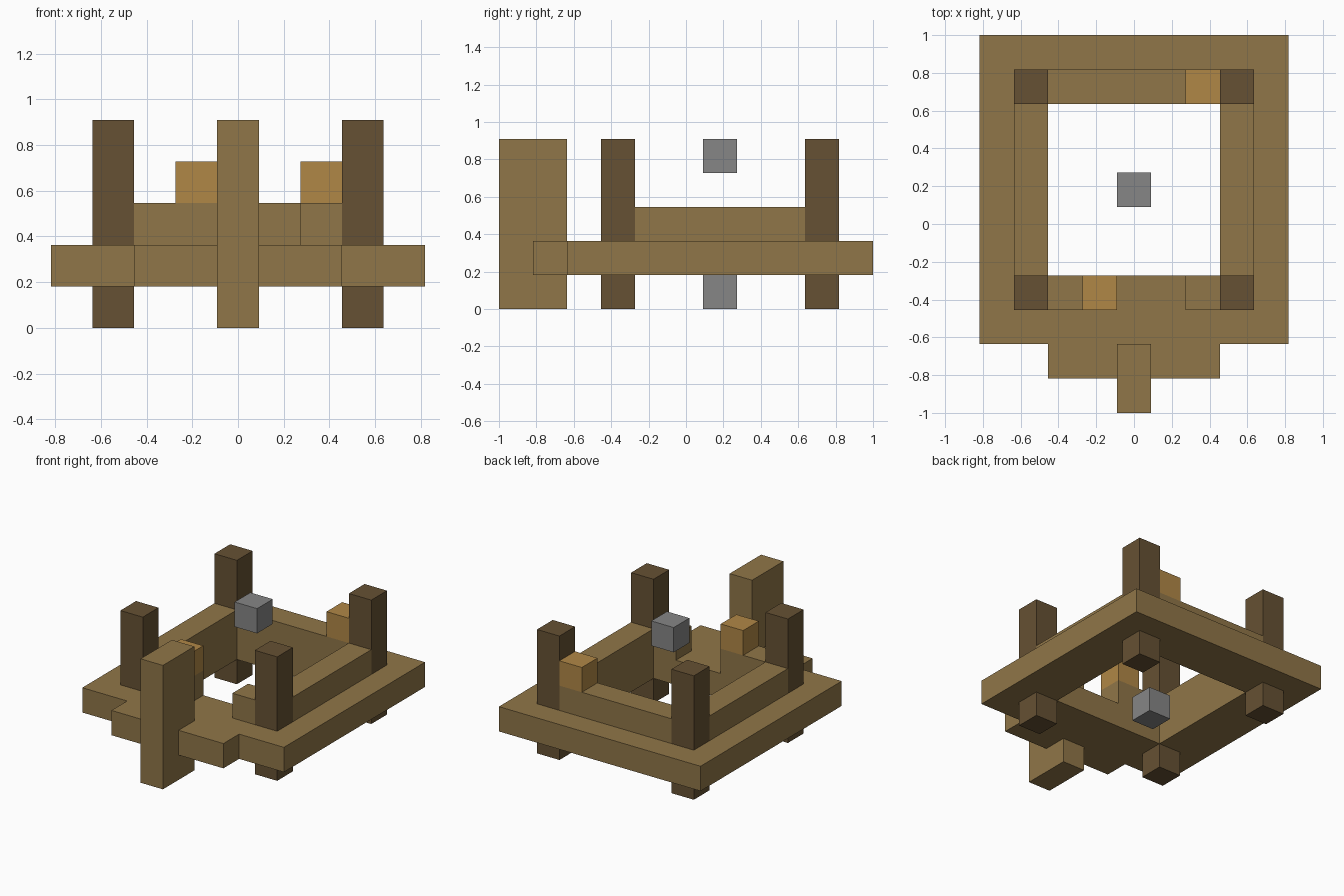
import bpy, bmesh
from mathutils import Vector

cube = bpy.data.objects.get("Cube")
if cube:
    bpy.data.objects.remove(cube)

U = 2 / 11  # one block


def material(name, hex_code):
    rgb = [int(hex_code[i:i + 2], 16) / 255 for i in (0, 2, 4)]
    linear = [c / 12.92 if c <= 0.04045 else ((c + 0.055) / 1.055) ** 2.4 for c in rgb]
    mat = bpy.data.materials.new(name)
    mat.use_nodes = True
    mat.diffuse_color = (*linear, 1)
    mat.node_tree.nodes["Principled BSDF"].inputs["Base Color"].default_value = (*linear, 1)
    return mat


planks = material("plank brown", "907648")
timber = material("dark timber", "665133")
amber = material("amber wood", "B08746")
stone = material("stone grey", "868686")


def finish(bm, name, mat):
    bmesh.ops.recalc_face_normals(bm, faces=bm.faces[:])
    mesh = bpy.data.meshes.new(name)
    bm.to_mesh(mesh)
    bm.free()
    mesh.materials.append(mat)
    obj = bpy.data.objects.new(name, mesh)
    bpy.context.collection.objects.link(obj)
    return obj


def block(name, mat, low, high):
    """Box between two corners given in block units."""
    bm = bmesh.new()
    bmesh.ops.create_cube(bm, size=1)
    lo, hi = Vector(low) * U, Vector(high) * U
    for v in bm.verts:
        v.co = (lo + hi) / 2 + v.co * (hi - lo)
    return finish(bm, name, mat)


# Deck: outline with a front step and a square opening
def deck():
    bm = bmesh.new()
    half = [(4.5, 5.5), (4.5, -3.5), (2.5, -3.5), (2.5, -4.5)]
    outer = half + [(-x, y) for x, y in reversed(half)]
    hole = [(2.5, 3.5), (2.5, -1.5), (-2.5, -1.5), (-2.5, 3.5)]
    edges = []
    for loop in (outer, hole):
        vs = [bm.verts.new((x * U, y * U, U)) for x, y in loop]
        edges += [bm.edges.new((vs[i - 1], vs[i])) for i in range(len(vs))]
    bmesh.ops.triangle_fill(bm, edges=edges, use_beauty=True)
    ext = bmesh.ops.extrude_face_region(bm, geom=bm.faces[:], use_keep_orig=True)
    top = [g for g in ext["geom"] if isinstance(g, bmesh.types.BMVert)]
    bmesh.ops.translate(bm, verts=top, vec=(0, 0, U))
    finish(bm, "deck", planks)


deck()

# Corner posts and side rails
for side, s in (("left", 1), ("right", -1)):
    x0, x1 = sorted((2.5 * s, 3.5 * s))
    for end, y in (("front", -2.5), ("back", 3.5)):
        block(f"{end}_{side}_post", timber, (x0, y, 0), (x1, y + 1, 5))
    block(f"{side}_rail", planks, (x0, -1.5, 2), (x1, 3.5, 3))

# Back rail and broken front rail
block("back_rail", planks, (-2.5, 3.5, 2), (2.5, 4.5, 3))
block("front_rail_right", planks, (-2.5, -2.5, 2), (-0.5, -1.5, 3))
block("front_rail_left", planks, (1.5, -2.5, 2), (2.5, -1.5, 3))

# Amber blocks on the rails
block("front_amber_block", amber, (-1.5, -2.5, 3), (-0.5, -1.5, 4))
block("back_amber_block", amber, (1.5, 3.5, 3), (2.5, 4.5, 4))

# Upright at the front
block("front_upright", planks, (-0.5, -5.5, 0), (0.5, -3.5, 5))

# Stone blocks above and below the opening
block("upper_stone", stone, (-0.5, 0.5, 4), (0.5, 1.5, 5))
block("lower_stone", stone, (-0.5, 0.5, 0), (0.5, 1.5, 1))
